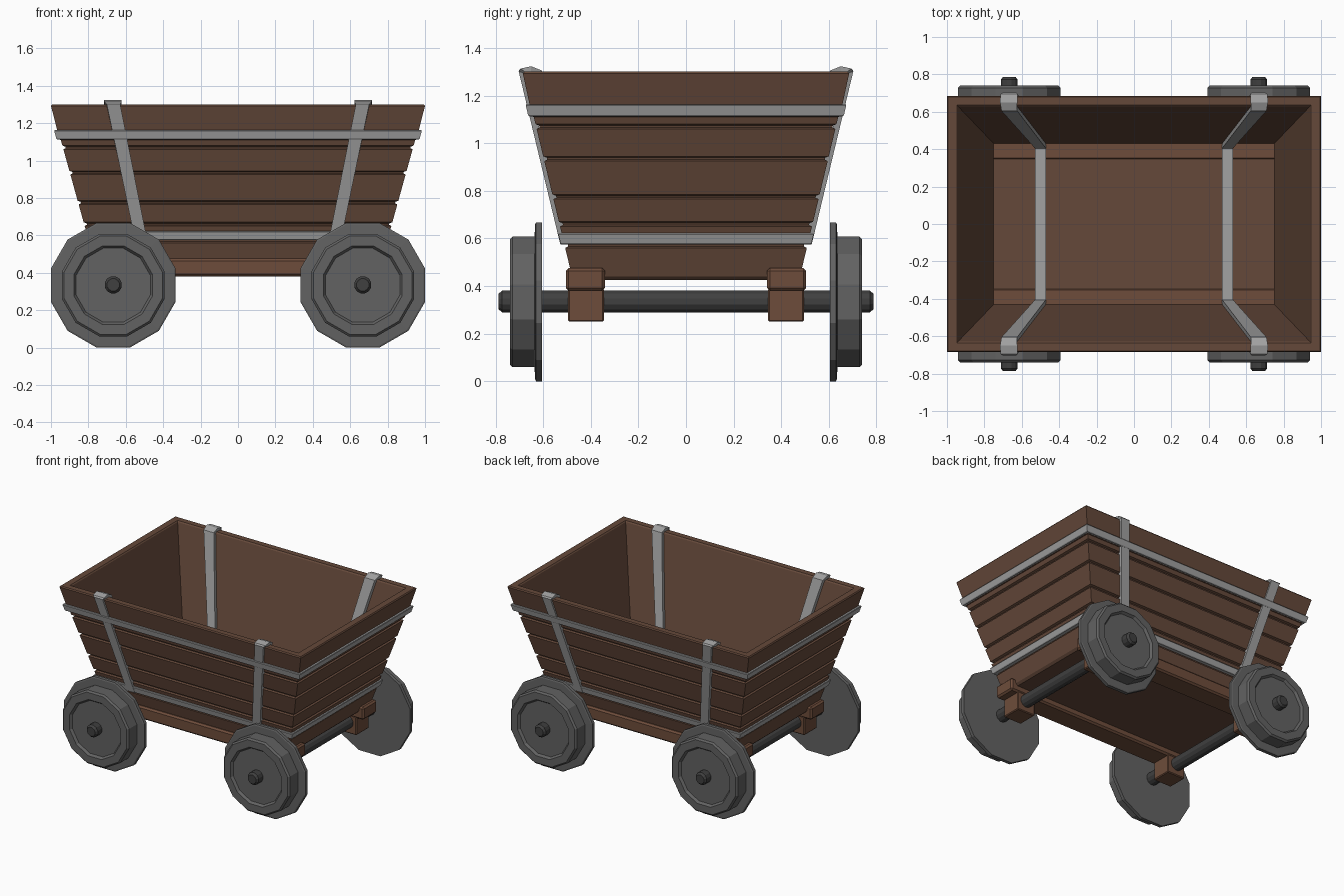
import bpy, bmesh, math

if "Cube" in bpy.data.objects:
    bpy.data.objects.remove(bpy.data.objects["Cube"])


def material(name, col):
    m = bpy.data.materials.new(name)
    m.diffuse_color = (*col, 1)
    m.use_nodes = True
    m.node_tree.nodes["Principled BSDF"].inputs["Base Color"].default_value = m.diffuse_color
    return m


WOOD = material("brown wood", (0.130, 0.066, 0.042))
BEAM = material("warm brown wood", (0.155, 0.073, 0.043))
STEEL = material("light steel", (0.36, 0.36, 0.36))
WHEEL = material("grey iron", (0.122, 0.122, 0.122))
AXLE = material("dark iron", (0.050, 0.050, 0.050))


def loft(name, loops, mat, caps=True, closed=False):
    """Skin consecutive loops of equal point count."""
    bm = bmesh.new()
    rows = [[bm.verts.new(p) for p in lp] for lp in loops]
    n = len(rows[0])
    pairs = list(zip(rows, rows[1:]))
    if closed:
        pairs.append((rows[-1], rows[0]))
    for a, b in pairs:
        for i in range(n):
            j = (i + 1) % n
            bm.faces.new((a[i], a[j], b[j], b[i]))
    if caps and not closed:
        bm.faces.new(rows[0])
        bm.faces.new(rows[-1])
    bmesh.ops.recalc_face_normals(bm, faces=bm.faces)
    me = bpy.data.meshes.new(name)
    bm.to_mesh(me)
    bm.free()
    me.materials.append(mat)
    ob = bpy.data.objects.new(name, me)
    bpy.context.collection.objects.link(ob)
    return ob


def rect(hx, hy, z):
    return [(-hx, -hy, z), (hx, -hy, z), (hx, hy, z), (-hx, hy, z)]


def outer(z, off=0.0):
    """Rectangle of the sloping outer wall at height z."""
    return rect(1.0 - (1.3 - z) * 0.277 + off, 0.685 - (1.3 - z) * 0.24 + off, z)


def box(name, x0, x1, y0, y1, z0, z1, mat, bevel=0.01):
    ob = loft(name, [[(x0, y0, z), (x1, y0, z), (x1, y1, z), (x0, y1, z)]
                     for z in (z0, z1)], mat)
    bv = ob.modifiers.new("bevel", 'BEVEL')
    bv.width = bevel
    bv.segments = 1
    return ob


def lathe(name, profile, sides, x, z, mat, sy=1):
    """Turn (radius, y) pairs about an axis along y."""
    loops = []
    for r, y in profile:
        loops.append([(x + r * math.cos(a), sy * y, z + r * math.sin(a))
                      for a in (2 * math.pi * (i + 0.5) / sides for i in range(sides))])
    return loft(name, loops, mat)


# Planked tub: grooved outer wall, rim, inner wall and floor in one skin
tub = [outer(0.425, -0.012), outer(0.44)]
for g in (0.57, 0.66, 0.775, 0.935, 1.07):
    tub += [outer(g - 0.010), outer(g - 0.004, -0.014),
            outer(g + 0.004, -0.014), outer(g + 0.010)]
tub += [outer(1.11), outer(1.112, 0.006), outer(1.292, 0.002), outer(1.3, -0.006),
        rect(0.947, 0.637, 1.3), rect(0.94, 0.628, 1.292), rect(0.75, 0.43, 0.47)]
loft("tub", tub, WOOD)

# Steel hoops around the tub
for name, z0, z1, off in (("lower_hoop", 0.575, 0.622, 0.015),
                          ("upper_hoop", 1.113, 1.163, 0.022)):
    loft(name, [outer(z0, -0.02), outer(z0, off - 0.004), outer(z0 + 0.005, off),
                outer(z1 - 0.005, off), outer(z1, off - 0.004), outer(z1, -0.02)],
         STEEL, closed=True)

# Straps: over the rim, down the inner wall and across the floor
# (y face, z face, y back, z back, half width)
half = [(0.528, 0.575, 0.49, 0.575, 0.033),
        (0.703, 1.303, 0.675, 1.29, 0.036),
        (0.695, 1.313, 0.67, 1.295, 0.046),
        (0.650, 1.323, 0.65, 1.298, 0.046),
        (0.605, 1.305, 0.635, 1.29, 0.042),
        (0.405, 0.487, 0.435, 0.465, 0.029)]
path = half + [(-a, b, -c, d, w) for a, b, c, d, w in reversed(half)]
for s, side in ((-1, "left"), (1, "right")):
    loops = []
    for a, b, c, d, w in path:
        x = 0.497 + (b - 0.47) * 0.203
        loops.append([(s * (x - w), a, b), (s * (x + w), a, b),
                      (s * (x + w), c, d), (s * (x - w), c, d)])
    loft(side + "_strap", loops, STEEL)

# Long beams under the tub, with axle blocks
for s, side in ((-1, "front"), (1, "back")):
    ya, yb = sorted((s * 0.34, s * 0.505))
    box(side + "_beam", -0.80, 0.80, ya, yb, 0.38, 0.475, BEAM, 0.012)
    for t, end in ((-1, "left"), (1, "right")):
        ya2, yb2 = sorted((s * 0.345, s * 0.495))
        box(f"{side}_{end}_axle_block", t * 0.665 - 0.075, t * 0.665 + 0.075,
            ya2, yb2, 0.25, 0.39, BEAM, 0.006)

# Axles and flanged wheels
wheel = [(0.05, 0.605), (0.345, 0.605), (0.345, 0.630), (0.336, 0.634),
         (0.284, 0.636), (0.284, 0.728), (0.272, 0.740), (0.218, 0.740),
         (0.205, 0.722), (0.05, 0.722)]
axle = [(0.034, -0.787), (0.047, -0.772), (0.047, -0.745), (0.047, 0.745),
        (0.047, 0.772), (0.034, 0.787)]
for t, end in ((-1, "left"), (1, "right")):
    x = t * 0.667
    lathe(end + "_axle", axle, 12, x, 0.335, AXLE)
    for s, side in ((-1, "front"), (1, "back")):
        lathe(f"{side}_{end}_wheel", wheel, 12, x, 0.3333, WHEEL, s)
